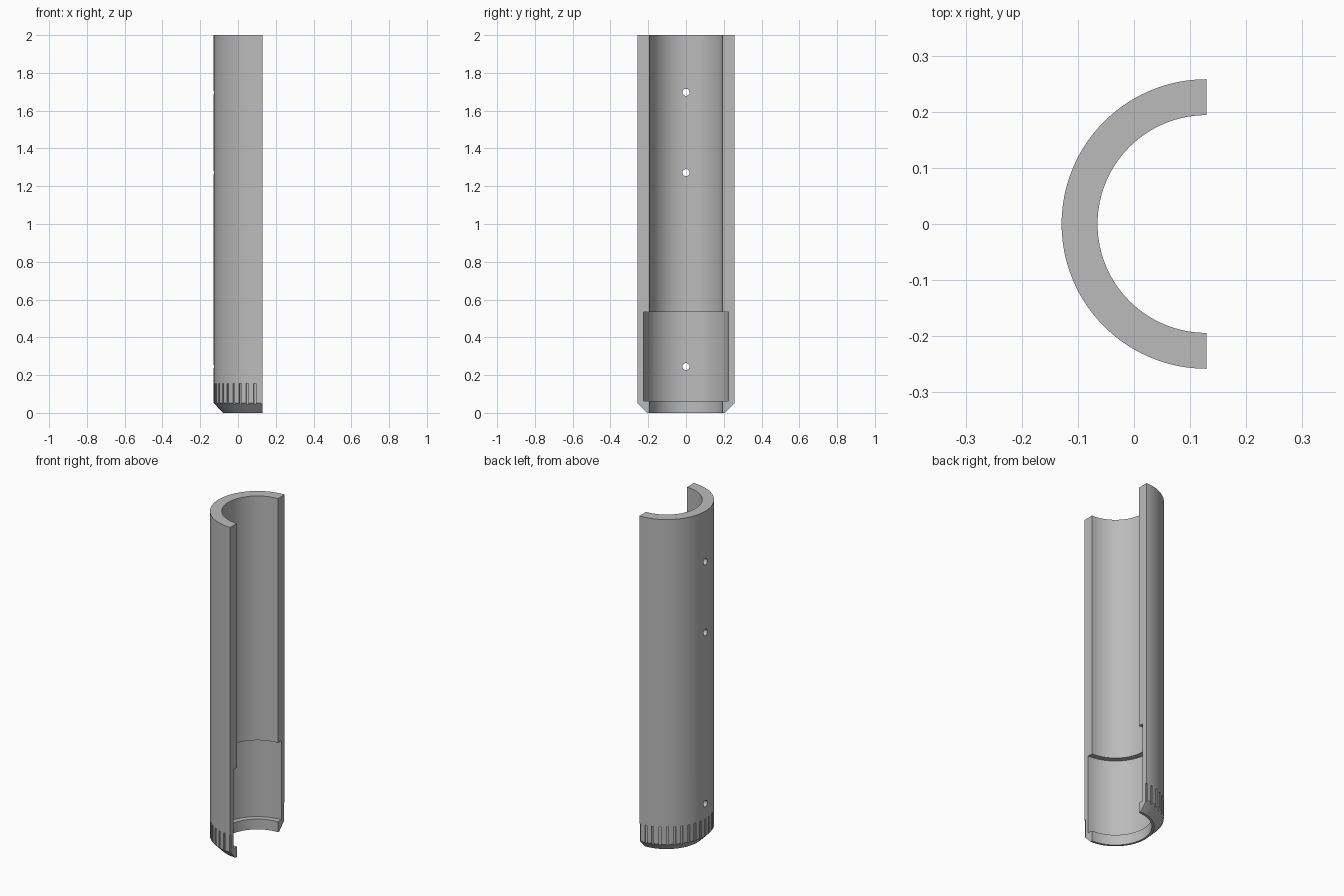
import bpy, bmesh, math
from mathutils import Matrix, Vector

cube = bpy.data.objects.get("Cube")
if cube:
    bpy.data.objects.remove(cube)

AXIS_X = 0.129      # centre line of the half tube
OUTER, INNER, POCKET, TIP = 0.258, 0.194, 0.226, 0.207
SEGMENTS = 80


def new_object(name, bm):
    bmesh.ops.recalc_face_normals(bm, faces=bm.faces)
    mesh = bpy.data.meshes.new(name)
    bm.to_mesh(mesh)
    bm.free()
    obj = bpy.data.objects.new(name, mesh)
    bpy.context.collection.objects.link(obj)
    return obj


def half_revolve(name, profile):
    """Sweep a closed (radius, height) profile through half a turn."""
    bm = bmesh.new()
    rings = []
    for i in range(SEGMENTS + 1):
        a = math.pi / 2 + math.pi * i / SEGMENTS
        rings.append([bm.verts.new((AXIS_X + r * math.cos(a), r * math.sin(a), z))
                      for r, z in profile])
    n = len(profile)
    for a, b in zip(rings, rings[1:]):
        for k in range(n):
            bm.faces.new((a[k], a[(k + 1) % n], b[(k + 1) % n], b[k]))
    bm.faces.new(rings[0])
    bm.faces.new(rings[-1])
    return new_object(name, bm)


# Half tube with chamfered foot and wider inner pocket
shell = half_revolve("half_tube_shell", [
    (TIP, 0), (OUTER, 0.052), (OUTER, 2), (INNER, 2),
    (INNER, 0.535), (POCKET, 0.535), (POCKET, 0.062), (INNER, 0.062), (INNER, 0)])

# Grip notches around the foot
bm = bmesh.new()
GROOVES = 20
for i in range(GROOVES + 1):
    turn = Matrix.Rotation(math.pi / 2 + math.pi * i / GROOVES, 4, "Z")
    place = Matrix.Translation((AXIS_X, 0, 0)) @ turn @ Matrix.Translation((OUTER + 0.012, 0, 0.0925))
    bmesh.ops.create_cube(bm, size=1, matrix=place @ Matrix.Diagonal((0.04, 0.012, 0.125, 1)))
notch_cutter = new_object("notch_cutter", bm)

# Round through holes along the back of the shell
bm = bmesh.new()
for z in (0.245, 1.272, 1.697):
    place = Matrix.Translation((AXIS_X - 0.23, 0, z)) @ Matrix.Rotation(math.pi / 2, 4, "Y")
    bmesh.ops.create_cone(bm, cap_ends=True, segments=32, radius1=0.019,
                          radius2=0.019, depth=0.2, matrix=place)
hole_cutter = new_object("hole_cutter", bm)

# Cut, then bake the result
for cutter in (notch_cutter, hole_cutter):
    mod = shell.modifiers.new(cutter.name, "BOOLEAN")
    mod.operation = "DIFFERENCE"
    mod.solver = "EXACT"
    mod.object = cutter
    cutter.hide_render = True
bpy.context.view_layer.update()
graph = bpy.context.evaluated_depsgraph_get()
baked = bpy.data.meshes.new_from_object(shell.evaluated_get(graph))
shell.modifiers.clear()
shell.data = baked
for cutter in (notch_cutter, hole_cutter):
    bpy.data.objects.remove(cutter)

# Plain grey material
grey = bpy.data.materials.new("plain_grey")
grey.use_nodes = True
colour = (0.5, 0.5, 0.5, 1)
grey.diffuse_color = colour
grey.node_tree.nodes["Principled BSDF"].inputs["Base Color"].default_value = colour
shell.data.materials.clear()
shell.data.materials.append(grey)

# Smooth curved walls, crisp edges
bpy.ops.object.select_all(action="DESELECT")
shell.select_set(True)
bpy.context.view_layer.objects.active = shell
bpy.ops.object.shade_smooth_by_angle(angle=math.radians(30))
